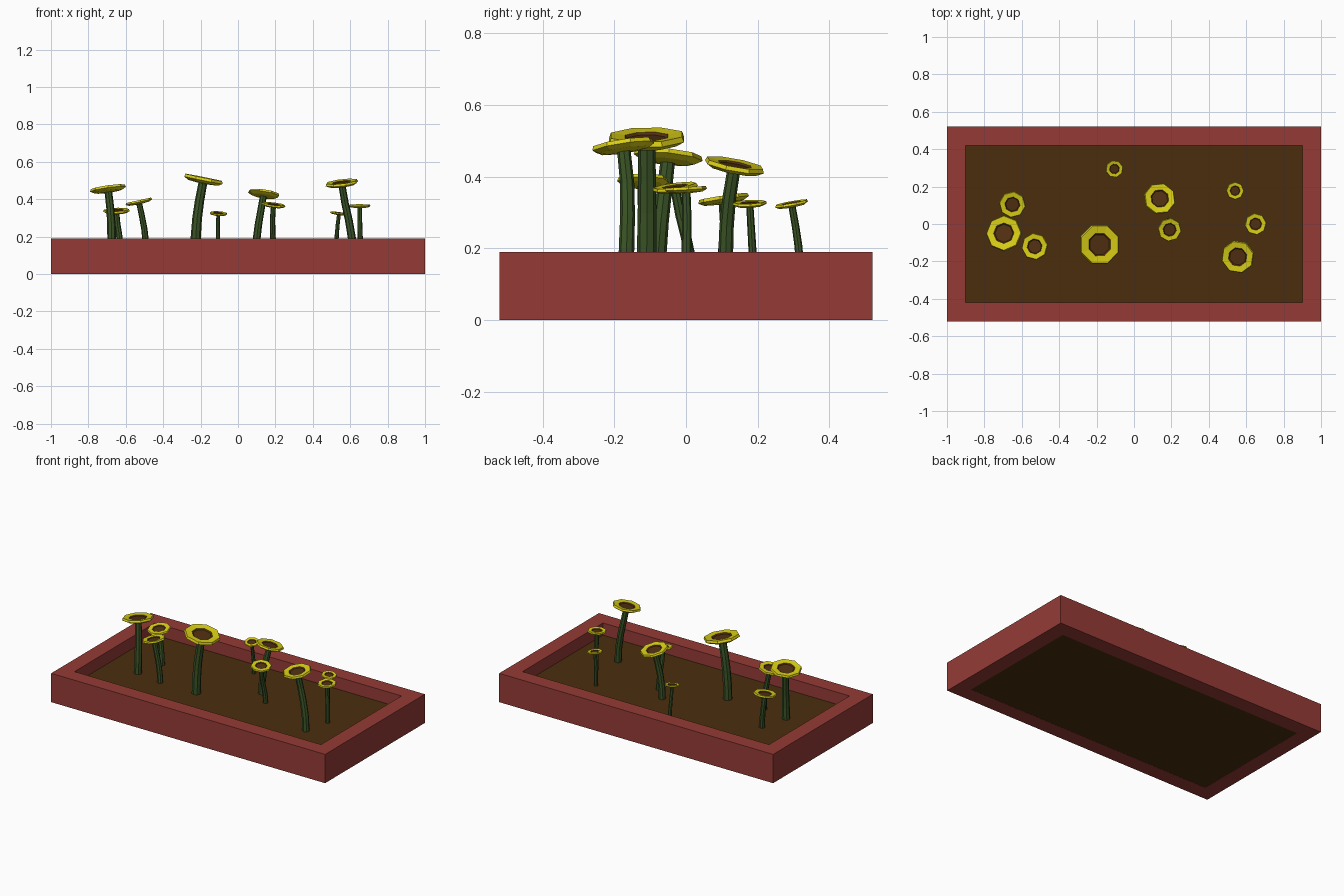
import bpy, bmesh, math
from mathutils import Vector

if "Cube" in bpy.data.objects:
    bpy.data.objects.remove(bpy.data.objects["Cube"])


def material(name, rgb):
    m = bpy.data.materials.new(name)
    m.diffuse_color = (*rgb, 1)
    m.use_nodes = True
    m.node_tree.nodes["Principled BSDF"].inputs["Base Color"].default_value = m.diffuse_color
    return m


RED = material("brick red", (0.30, 0.044, 0.037))
SOIL = material("soil brown", (0.070, 0.027, 0.004))
GREEN = material("stem green", (0.042, 0.088, 0.019))
YELLOW = material("petal yellow", (0.70, 0.62, 0.008))
BROWN = material("seed brown", (0.085, 0.030, 0.006))
SIDES = 8


def finish(bm, name, mats):
    bmesh.ops.recalc_face_normals(bm, faces=bm.faces)
    me = bpy.data.meshes.new(name)
    bm.to_mesh(me)
    bm.free()
    for m in mats:
        me.materials.append(m)
    ob = bpy.data.objects.new(name, me)
    bpy.context.collection.objects.link(ob)
    return ob


def bridge(bm, a, b, mat=0):
    n = len(a)
    for i in range(n):
        f = bm.faces.new((a[i], a[(i + 1) % n], b[(i + 1) % n], b[i]))
        f.material_index = mat


def rect(bm, x, y, z):
    return [bm.verts.new((sx * x, sy * y, z))
            for sx, sy in ((-1, -1), (1, -1), (1, 1), (-1, 1))]


def ring(bm, centre, axis, radius, spin=0.0):
    axis = axis.normalized()
    u = (Vector((1, 0, 0)) - axis * axis.x).normalized()
    v = axis.cross(u)
    out = []
    for i in range(SIDES):
        a = spin + math.tau * i / SIDES
        out.append(bm.verts.new(centre + radius * (u * math.cos(a) + v * math.sin(a))))
    return out


# Planter frame with straight walls
bm = bmesh.new()
loops = [rect(bm, 1, 0.52, 0), rect(bm, 1, 0.52, 0.19),
         rect(bm, 0.9, 0.42, 0.19), rect(bm, 0.9, 0.42, 0)]
for i in range(4):
    bridge(bm, loops[i], loops[(i + 1) % 4])
finish(bm, "planter_frame", [RED])

# Soil block, sunk below the rim
SOIL_Z = 0.11
bm = bmesh.new()
low, high = rect(bm, 0.9, 0.42, 0.001), rect(bm, 0.9, 0.42, SOIL_Z)
bridge(bm, low, high)
bm.faces.new(low)
bm.faces.new(high)
finish(bm, "soil", [SOIL])


def stem(name, base, head, axis, r):
    neck = head - axis * 0.12 * r
    h = neck.z - base.z
    # rises upright, then leans over into the flower head
    b1 = base + Vector((0, 0, h * 0.45))
    b2 = neck - axis * h * 0.35
    pts = []
    for k in range(5):
        t = k / 4
        s = 1 - t
        pts.append(base * s**3 + b1 * 3 * s * s * t + b2 * 3 * s * t * t + neck * t**3)
    bm = bmesh.new()
    rings = []
    for k, p in enumerate(pts):
        d = pts[min(k + 1, 4)] - pts[max(k - 1, 0)]
        rings.append(ring(bm, p, d, r * (0.25 - 0.01 * k)))
    for a, b in zip(rings, rings[1:]):
        bridge(bm, a, b)
    bm.faces.new(rings[0])
    bm.faces.new(rings[-1])
    finish(bm, name, [GREEN])


def flower(name, head, axis, r, spin):
    # shallow dish: underside, thick rim, sloping petals, sunken seeds
    profile = [(0.30, -0.16), (0.78, -0.12), (1.0, 0.0), (0.95, 0.13),
               (0.57, 0.09), (0.50, 0.03)]
    bm = bmesh.new()
    rings = [ring(bm, head + axis * z * r, axis, q * r, spin) for q, z in profile]
    for k in range(len(rings) - 1):
        bridge(bm, rings[k], rings[k + 1], 1 if k == 4 else 0)
    bm.faces.new(rings[0])
    bm.faces.new(rings[-1]).material_index = 1
    finish(bm, name, [YELLOW, BROWN])


# head x, y, z, radius, stem base x, y, slope of head along x and y
FLOWERS = [
    (-0.65, 0.105, 0.335, 0.072, -0.625, 0.10, 0.04, 0.15),
    (-0.695, -0.05, 0.453, 0.097, -0.675, -0.08, 0.14, -0.10),
    (-0.53, -0.12, 0.385, 0.073, -0.49, -0.11, 0.22, 0.0),
    (-0.105, 0.295, 0.322, 0.048, -0.105, 0.32, -0.07, 0.18),
    (-0.185, -0.11, 0.502, 0.113, -0.228, -0.11, -0.20, 0.02),
    (0.137, 0.135, 0.427, 0.087, 0.095, 0.11, -0.15, -0.19),
    (0.19, -0.03, 0.367, 0.064, 0.19, 0.02, -0.12, 0.13),
    (0.54, 0.178, 0.323, 0.048, 0.525, 0.188, -0.13, 0.05),
    (0.65, 0.0, 0.363, 0.059, 0.655, 0.0, 0.0, 0.05),
    (0.555, -0.175, 0.483, 0.090, 0.615, -0.168, 0.12, 0.15),
]
for i, (x, y, z, r, bx, by, sx, sy) in enumerate(FLOWERS, 1):
    axis = Vector((-sx, -sy, 1)).normalized()
    head = Vector((x, y, z))
    stem(f"stem_{i}", Vector((bx, by, SOIL_Z - 0.03)), head, axis, r)
    flower(f"flower_head_{i}", head, axis, r, math.pi / 8 + (i - 5) * 0.13)
